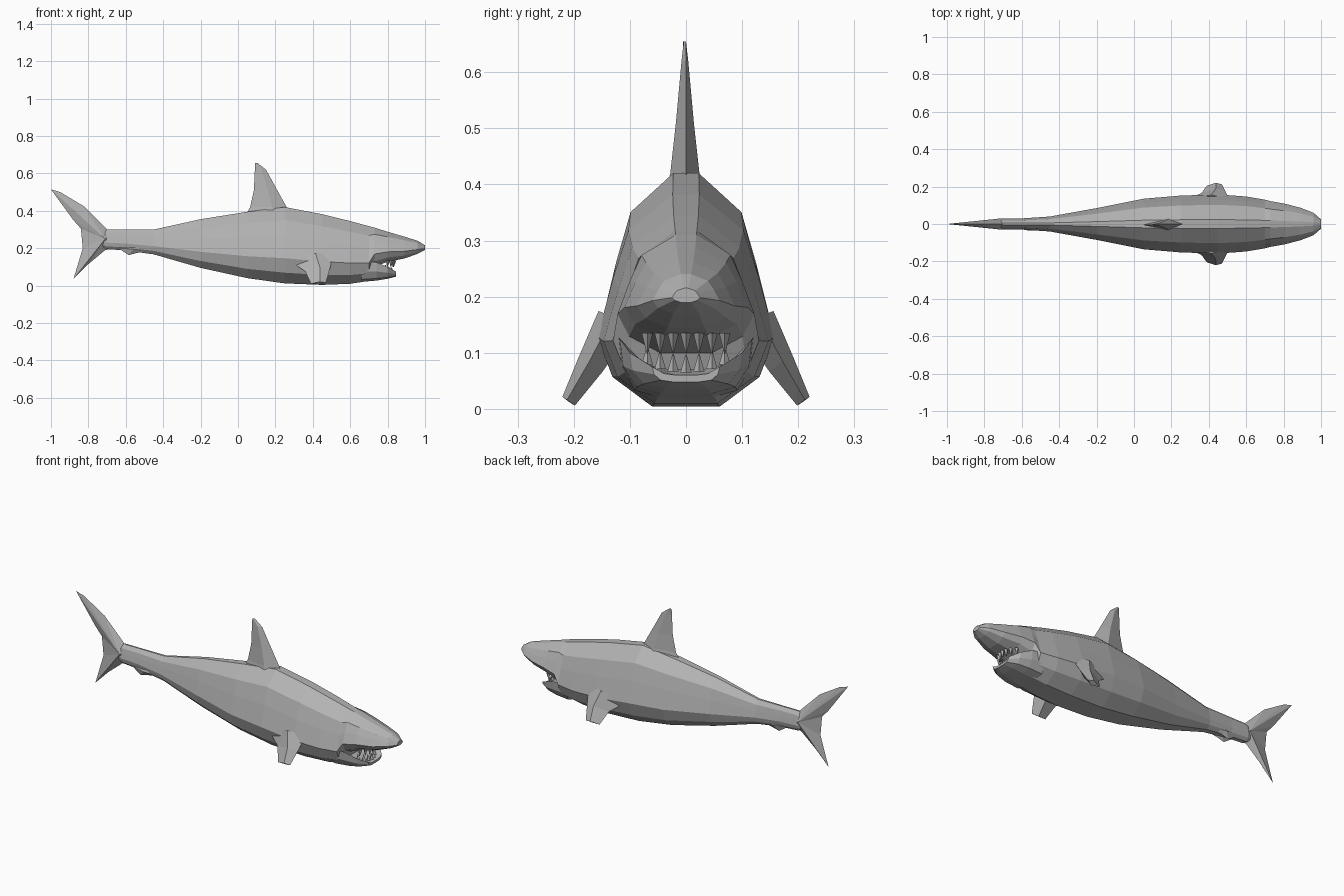
import bpy
import bmesh
from mathutils import Vector

cube = bpy.data.objects.get("Cube")
if cube:
    bpy.data.objects.remove(cube, do_unlink=True)

skin = bpy.data.materials.new("grey_skin")
skin.use_nodes = True
GREY = (0.45, 0.45, 0.45, 1)
skin.diffuse_color = GREY
skin.node_tree.nodes["Principled BSDF"].inputs["Base Color"].default_value = GREY


def finish(name, bm):
    bmesh.ops.recalc_face_normals(bm, faces=bm.faces[:])
    mesh = bpy.data.meshes.new(name)
    bm.to_mesh(mesh)
    bm.free()
    mesh.materials.append(skin)
    obj = bpy.data.objects.new(name, mesh)
    bpy.context.collection.objects.link(obj)
    return obj


def loft(name, rings):
    """Skin a list of equal-length rings and cap both ends."""
    bm = bmesh.new()
    loops = [[bm.verts.new(p) for p in ring] for ring in rings]
    for a, b in zip(loops, loops[1:]):
        for i in range(len(a)):
            j = (i + 1) % len(a)
            bm.faces.new((a[i], a[j], b[j], b[i]))
    bm.faces.new(loops[0])
    bm.faces.new(loops[-1])
    return finish(name, bm)


def sections(half, stations):
    """Scale a mirrored half section to each (x, top, bottom, half width)."""
    full = half + [(-u, v) for u, v in reversed(half)]
    return [[(x, u * w, bot + v * (top - bot)) for u, v in full]
            for x, top, bot, w in stations]


def blade(name, spans):
    """Fin with a diamond section: (lead, trail, thickness vector) per span."""
    rings = []
    for lead, trail, thick in spans:
        lead, trail, thick = Vector(lead), Vector(trail), Vector(thick)
        mid = lead.lerp(trail, 0.4)
        rings.append([lead, mid + thick, trail, mid - thick])
    return loft(name, rings)


def flat_fin(name, outline, hub, thick, y=0):
    """Sharp-edged fin fanned around a raised hub on both sides."""
    bm = bmesh.new()
    rim = [bm.verts.new((x, y, z)) for x, z in outline]
    for side in (-1, 1):
        peak = bm.verts.new((hub[0], y + side * thick, hub[1]))
        for i in range(len(rim)):
            bm.faces.new((rim[i], rim[(i + 1) % len(rim)], peak))
    return finish(name, bm)


# Body and snout
body_half = [(0.15, 1), (0.65, 0.83), (0.82, 0.61), (1, 0.33), (0.83, 0.14), (0.38, 0)]
loft("body", sections(body_half, [
    (-0.76, 0.27, 0.22, 0.012),
    (-0.70, 0.30, 0.195, 0.03),
    (-0.60, 0.30, 0.188, 0.03),
    (-0.45, 0.30, 0.167, 0.04),
    (-0.20, 0.355, 0.095, 0.085),
    (0.05, 0.395, 0.04, 0.135),
    (0.25, 0.42, 0.012, 0.152),
    (0.45, 0.382, 0.004, 0.158),
    (0.60, 0.345, 0.01, 0.147),
    (0.70, 0.318, 0.025, 0.13),
    (0.73, 0.31, 0.10, 0.122),
    (0.80, 0.288, 0.128, 0.11),
    (0.89, 0.262, 0.145, 0.087),
    (0.96, 0.24, 0.17, 0.06),
    (1.0, 0.215, 0.19, 0.025),
]))

# Lower jaw with a hollowed top
jaw_half = [(0.3, 0.45), (0.65, 0.55), (1, 1), (0.95, 0.5), (0.75, 0.12), (0.38, 0)]
loft("lower_jaw", sections(jaw_half, [
    (0.66, 0.13, 0.02, 0.122),
    (0.74, 0.125, 0.027, 0.118),
    (0.80, 0.10, 0.037, 0.10),
    (0.845, 0.075, 0.048, 0.06),
]))

# Teeth, rising from the jaw and hanging from the snout
for row, z, depth, x0 in (("lower_tooth", 0.065, 0.035, 0.825),
                          ("upper_tooth", 0.135, -0.04, 0.835)):
    for k in range(-3, 4):
        y = k * 0.023
        x = x0 - 7 * y * y
        base = z + 3 * y * y * (depth > 0)
        ring = [(x + 0.012, y, base), (x, y + 0.01, base),
                (x - 0.012, y, base), (x, y - 0.01, base)]
        tip = Vector((x - 0.004, y, base + depth))
        loft(row, [ring, [tip.lerp(Vector(p), 0.1) for p in ring]])

# Dorsal fin
blade("dorsal_fin", [
    ((lead, 0, z), (trail, -0.005, z), (0, t, 0)) for z, lead, trail, t in (
        (0.36, 0.30, 0.03, 0.04),
        (0.42, 0.26, 0.065, 0.026),
        (0.51, 0.21, 0.085, 0.016),
        (0.62, 0.15, 0.09, 0.006),
        (0.655, 0.105, 0.092, 0.002))])

# Pectoral fins
for side, label in ((1, "left"), (-1, "right")):
    blade(label + "_pectoral_fin", [
        ((a, side * b, c), (d, side * e, f), (0, side * 0.8 * t, 0.55 * t))
        for a, b, c, d, e, f, t in (
            (0.51, 0.13, 0.165, 0.27, 0.125, 0.14, 0.035),
            (0.49, 0.172, 0.085, 0.36, 0.165, 0.075, 0.026),
            (0.47, 0.212, 0.016, 0.39, 0.205, 0.010, 0.014))])

# Tail fin
flat_fin("tail_fin", [
    (-0.66, 0.29), (-0.70, 0.30), (-0.825, 0.425), (-0.95, 0.50), (-1.0, 0.515),
    (-0.88, 0.35), (-0.84, 0.305), (-0.83, 0.20), (-0.88, 0.035), (-0.80, 0.115),
    (-0.71, 0.19), (-0.66, 0.20)], (-0.71, 0.25), 0.03)

# Small rear belly fins
for y in (-0.02, 0.015):
    flat_fin("rear_belly_fin", [
        (-0.64, 0.20), (-0.585, 0.163), (-0.54, 0.175), (-0.48, 0.185), (-0.52, 0.22)],
        (-0.56, 0.195), 0.016, y)
